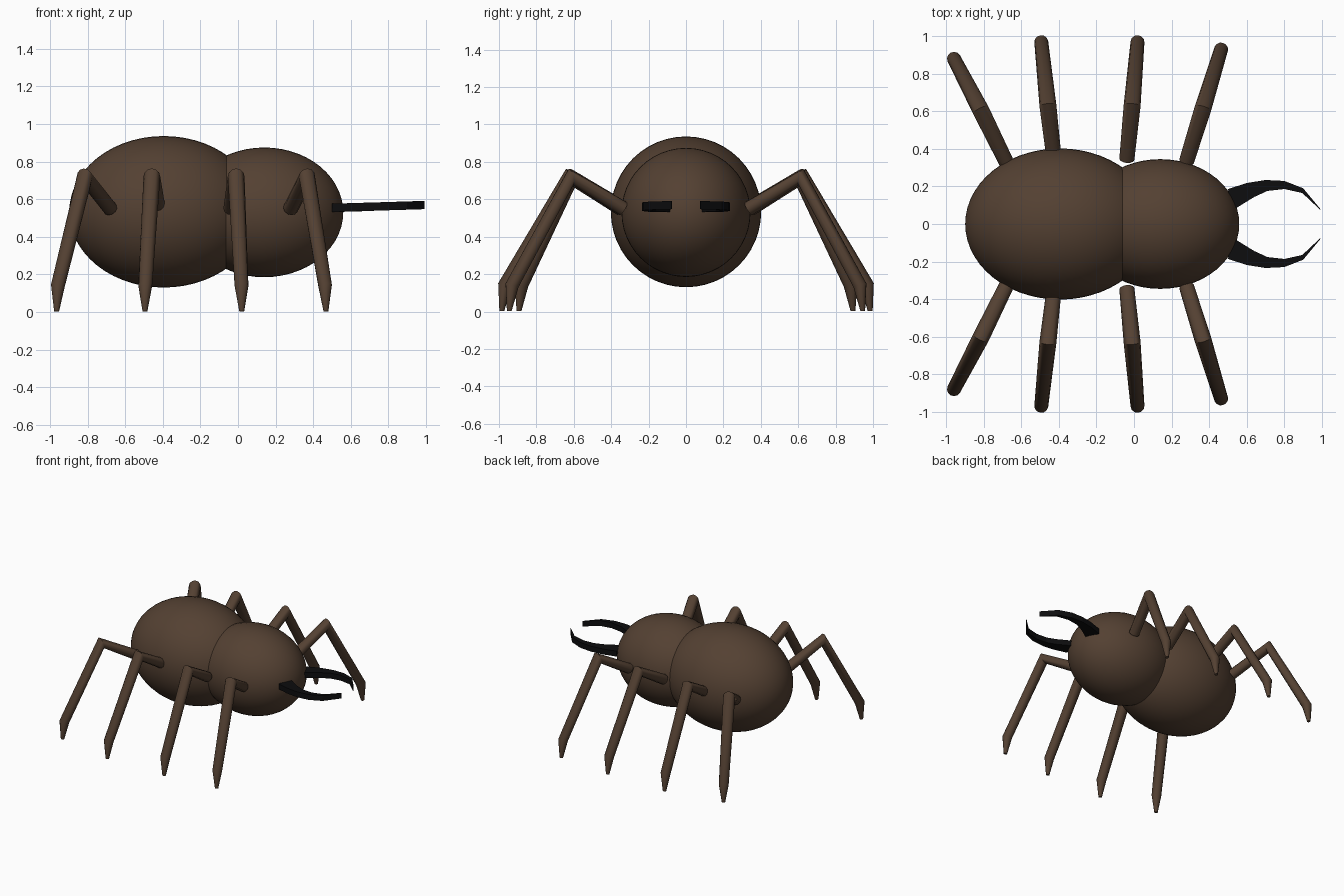
import bpy, bmesh, math
from mathutils import Matrix

if "Cube" in bpy.data.objects:
    bpy.data.objects.remove(bpy.data.objects["Cube"])


def material(name, rgb):
    m = bpy.data.materials.new(name)
    m.diffuse_color = (*rgb, 1)
    m.use_nodes = True
    m.node_tree.nodes["Principled BSDF"].inputs["Base Color"].default_value = m.diffuse_color
    return m


BROWN = material("dark brown", (0.088, 0.052, 0.032))
BLACK = material("black", (0.004, 0.004, 0.0045))


def finish(obj, mat, angle):
    obj.data.materials.clear()
    obj.data.materials.append(mat)
    bpy.ops.object.select_all(action='DESELECT')
    obj.select_set(True)
    bpy.context.view_layer.objects.active = obj
    bpy.ops.object.shade_smooth_by_angle(angle=math.radians(angle))


def add_mesh(name, bm):
    me = bpy.data.meshes.new(name)
    bm.to_mesh(me)
    bm.free()
    obj = bpy.data.objects.new(name, me)
    bpy.context.collection.objects.link(obj)
    return obj


# Body: two overlapping ellipsoids with poles along x
def ellipsoid(name, centre, radii):
    bm = bmesh.new()
    bmesh.ops.create_uvsphere(bm, u_segments=48, v_segments=28, radius=1)
    bm.transform(Matrix.Translation(centre) @ Matrix.Diagonal((*radii, 1))
                 @ Matrix.Rotation(math.pi / 2, 4, 'Y'))
    finish(add_mesh(name, bm), BROWN, 60)


ellipsoid("abdomen", (-0.395, 0, 0.533), (0.503, 0.402, 0.403))
ellipsoid("head", (0.14, 0, 0.53), (0.42, 0.345, 0.345))


# Legs: tapered tubes through hip, knee, ankle and foot
def leg(name, points, radii):
    cu = bpy.data.curves.new(name, 'CURVE')
    cu.dimensions = '3D'
    cu.bevel_depth = 1
    cu.bevel_resolution = 4
    cu.use_fill_caps = True
    sp = cu.splines.new('POLY')
    sp.points.add(len(points) - 1)
    for p, co, r in zip(sp.points, points, radii):
        p.co = (*co, 1)
        p.radius = r
    obj = bpy.data.objects.new(name, cu)
    bpy.context.collection.objects.link(obj)
    bpy.ops.object.select_all(action='DESELECT')
    obj.select_set(True)
    bpy.context.view_layer.objects.active = obj
    bpy.ops.object.convert(target='MESH')
    finish(bpy.context.object, BROWN, 40)


# (hip x, hip y), (knee x, knee y), (foot x, foot y)
LEGS = {
    "rear": ((-0.68, 0.33), (-0.815, 0.605), (-0.965, 0.893)),
    "mid_rear": ((-0.425, 0.345), (-0.458, 0.63), (-0.495, 0.985)),
    "mid_front": ((-0.038, 0.345), (-0.01, 0.63), (0.02, 0.985)),
    "front": ((0.28, 0.335), (0.367, 0.615), (0.468, 0.945)),
}
for side, s in (("left", 1), ("right", -1)):
    for name, (hip, knee, foot) in LEGS.items():
        ankle = [f + (k - f) * 0.045 for k, f in zip(knee, foot)]
        pts = [(hip[0], s * hip[1], 0.55), (knee[0], s * knee[1], 0.72),
               (ankle[0], s * ankle[1], 0.14), (foot[0], s * foot[1], 0.003)]
        leg(f"{side}_{name}_leg", pts, (0.04, 0.045, 0.037, 0.013))

# Mandibles: flat curved blades, pointed at the tip and rising slightly
OUTER = [(0.50, 0.186), (0.60, 0.218), (0.70, 0.234), (0.80, 0.229), (0.90, 0.19), (0.993, 0.078)]
INNER = [(0.52, 0.07), (0.64, 0.144), (0.71, 0.176), (0.80, 0.186), (0.895, 0.165), (0.99, 0.076)]
for side, s in (("left", 1), ("right", -1)):
    bm = bmesh.new()
    rings = []
    for i, (o, n) in enumerate(zip(OUTER, INNER)):
        lo = 0.532 + 0.003 * i
        hi = lo + 0.044
        rings.append([bm.verts.new((x, s * y, z)) for (x, y), z in
                      ((o, lo), (o, hi), (n, hi), (n, lo))])
    for a, b in zip(rings, rings[1:]):
        for k in range(4):
            j = (k + 1) % 4
            bm.faces.new((a[k], a[j], b[j], b[k]))
    bm.faces.new(rings[0])
    bm.faces.new(rings[-1])
    bmesh.ops.recalc_face_normals(bm, faces=bm.faces)
    finish(add_mesh(f"{side}_mandible", bm), BLACK, 10)
